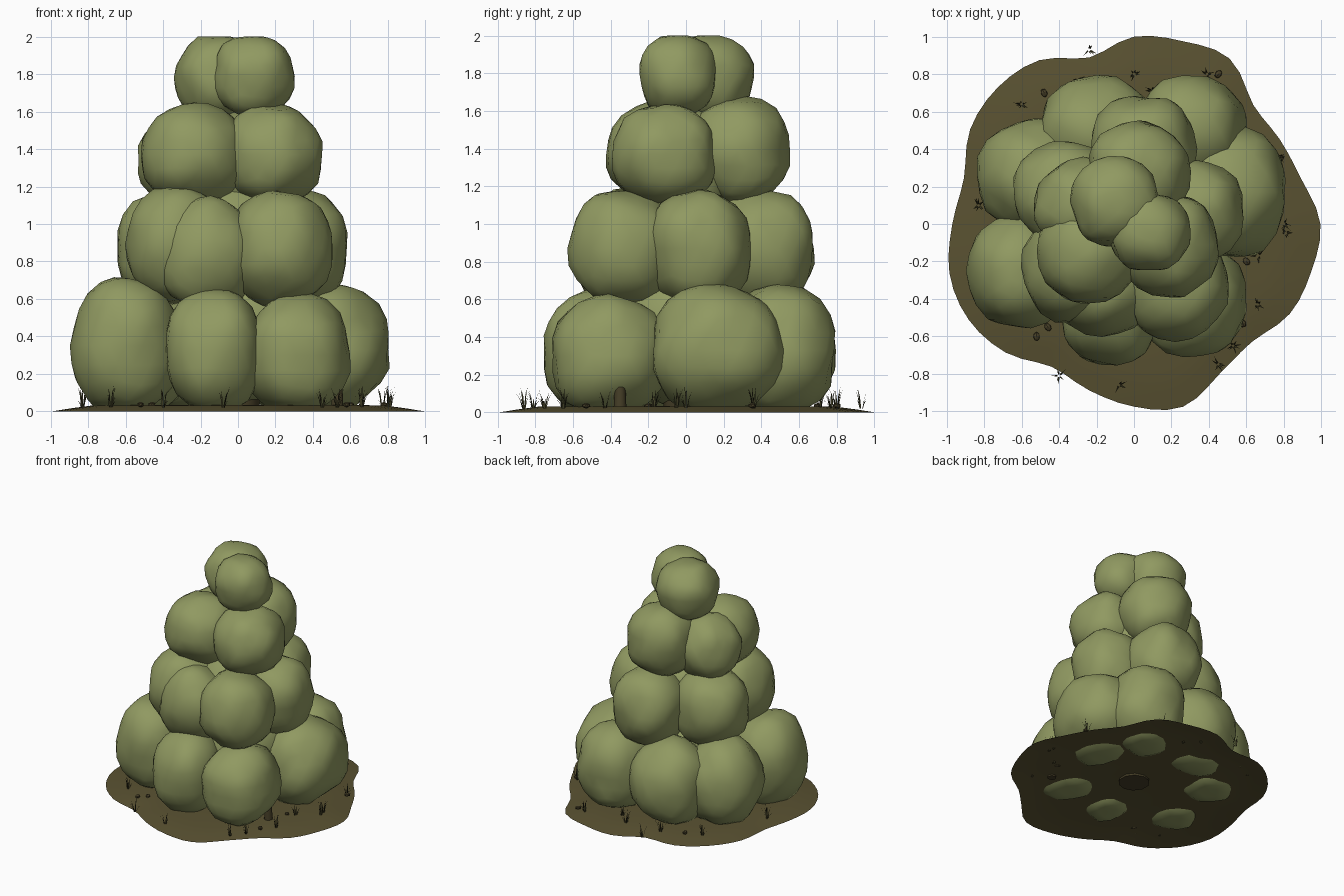
import bpy, bmesh, math, random
from mathutils import Vector, Matrix, noise

random.seed(4)
cube = bpy.data.objects.get("Cube")
if cube:
    bpy.data.objects.remove(cube)


def material(name, colour):
    mat = bpy.data.materials.new(name)
    mat.use_nodes = True
    rgba = (*colour, 1)
    mat.diffuse_color = rgba
    bsdf = mat.node_tree.nodes["Principled BSDF"]
    bsdf.inputs["Base Color"].default_value = rgba
    bsdf.inputs["Roughness"].default_value = 0.9
    return mat


LEAF = material("leaf green", (0.28, 0.32, 0.12))
SOIL = material("soil brown", (0.1, 0.083, 0.031))
BARK = material("bark brown", (0.06, 0.048, 0.02))
GRASS = material("dry grass", (0.055, 0.052, 0.02))


def finish(bm, name, mat, smooth=None):
    mesh = bpy.data.meshes.new(name)
    bm.to_mesh(mesh)
    bm.free()
    mesh.materials.append(mat)
    obj = bpy.data.objects.new(name, mesh)
    bpy.context.collection.objects.link(obj)
    if smooth:
        bpy.ops.object.select_all(action="DESELECT")
        obj.select_set(True)
        bpy.context.view_layer.objects.active = obj
        bpy.ops.object.shade_smooth_by_angle(angle=math.radians(smooth))


def leaf_clump(name, centre, radii):
    """Rounded, slightly boxy and lumpy ball of leaves."""
    bm = bmesh.new()
    bmesh.ops.create_icosphere(bm, subdivisions=3, radius=1)
    centre, power = Vector(centre), 2.2
    for v in bm.verts:
        d = v.co.normalized()
        size = sum(abs(c) ** power for c in d) ** (-1 / power)
        size *= 1 + 0.1 * noise.noise(d * 1.7 + centre * 9)
        v.co = centre + Vector(c * r * size for c, r in zip(d, radii))
        v.co.z = min(max(v.co.z, 0.012), 2)
    finish(bm, name, LEAF, 60)


# Leaf clumps, tier by tier: centre, then radii
tiers = {
    "lower": [
        ((-.6, -.25, .35), (.29, .3, .37)),
        ((-.53, .26, .33), (.3, .3, .35)),
        ((-.2, .49, .33), (.32, .3, .35)),
        ((.3, .49, .33), (.3, .3, .35)),
        ((.49, .17, .33), (.32, .36, .34)),
        ((.31, -.41, .3), (.29, .31, .32)),
        ((-.13, -.47, .32), (.26, .29, .34)),
    ],
    "middle": [
        ((.22, -.33, .87), (.28, .29, .31)),
        ((.31, .07, .87), (.28, .28, .32)),
        ((.05, .4, .87), (.28, .29, .31)),
        ((-.35, .16, .87), (.29, .28, .32)),
        ((-.33, -.23, .89), (.27, .29, .32)),
        ((-.17, -.35, .84), (.27, .24, .3)),
    ],
    "upper": [
        ((-.24, -.14, 1.37), (.28, .28, .27)),
        ((.18, -.11, 1.37), (.27, .28, .27)),
        ((.02, .28, 1.39), (.27, .27, .29)),
        ((-.27, .1, 1.34), (.26, .25, .26)),
    ],
    "top": [
        ((-.1, .12, 1.78), (.24, .24, .23)),
        ((.08, -.04, 1.79), (.22, .21, .22)),
    ],
    "inner": [
        ((0, 0, .42), (.42, .42, .37)),
        ((0, 0, .88), (.34, .34, .36)),
        ((0, .02, 1.3), (.25, .25, .3)),
    ],
}
for tier, clumps in tiers.items():
    for i, (centre, radii) in enumerate(clumps):
        leaf_clump(f"{tier}_leaf_clump_{i + 1}", centre, radii)

# Soil patch: wavy outline, shallow mound open underneath
outline = [.995, .925, .9, .9, 1.02, 1.01, 1, .92, 1.01, 1.03, 1.01, .94,
           .97, 1.02, 1.02, .97, .88, .92, .975, 1.01, .92, .89, .96, .98]


def outline_radius(t):
    n, i = len(outline), int(t)
    f = t - i
    a, b, c, d = (outline[(i + k) % n] for k in (-1, 0, 1, 2))
    return b + .5 * f * (c - a + f * (2*a - 5*b + 4*c - d + f * (3*(b - c) + d - a)))


bm = bmesh.new()
STEPS = 3 * len(outline)
rings = []
for scale, height in ((1, 0), (.9, .016), (.78, .032), (.4, .034)):
    ring = []
    for s in range(STEPS):
        a = math.tau * s / STEPS
        r = outline_radius(s / 3) * scale
        ring.append(bm.verts.new((r * math.cos(a), r * math.sin(a), height)))
    rings.append(ring)
for outer, inner in zip(rings, rings[1:]):
    for s in range(STEPS):
        t = (s + 1) % STEPS
        bm.faces.new((outer[s], outer[t], inner[t], inner[s]))
bm.faces.new(rings[-1])
finish(bm, "soil_patch", SOIL, 40)


def post(name, x, y, radius, bottom, top):
    bm = bmesh.new()
    place = Matrix.Translation((x, y, (bottom + top) / 2))
    bmesh.ops.create_cone(bm, cap_ends=True, segments=10, radius1=radius,
                          radius2=radius * .85, depth=top - bottom, matrix=place)
    finish(bm, name, BARK, 40)


# Hidden trunk and a small stump
post("trunk", 0, 0, .12, .018, 1.4)
post("stump", .53, -.35, .034, .02, .135)

# Grass tufts: thin bent blades
tufts = [(-.24, .93), (-.6, .64), (0, .8), (.39, .8), (.1, .71), (.77, .36),
         (.8, 0), (.81, -.05), (.66, -.17), (.66, -.43), (.53, -.65), (.45, -.75),
         (-.08, -.86), (-.4, -.81), (-.68, -.5), (-.83, .1), (-.3, .77)]
bm = bmesh.new()
for x, y in tufts:
    for blade in range(9):
        a = random.uniform(0, math.tau)
        out = Vector((math.cos(a), math.sin(a), 0))
        side = Vector((-out.y, out.x, 0)) * .004
        base = Vector((x, y, .02)) + out * .008
        height = random.uniform(.04, .12)
        lean = random.uniform(.01, .04)
        mid = base + out * lean * .4 + Vector((0, 0, height * .6))
        tip = base + out * lean + Vector((0, 0, height))
        p, q, r, s, t = (bm.verts.new(c) for c in (
            base - side, base + side, mid + side * .7, mid - side * .7, tip))
        bm.faces.new((p, q, r, s))
        bm.faces.new((s, r, t))
finish(bm, "grass_tufts", GRASS)

# Scattered pebbles
bm = bmesh.new()
for x, y in [(.58, -.53), (-.52, -.6), (-.48, .7), (.6, -.2), (.78, .35), (.45, .8), (-.46, -.55)]:
    place = (Matrix.Translation((x, y, .036)) @ Matrix.Rotation(x * 9, 4, "Z")
             @ Matrix.Diagonal((.026, .019, .015, 1)))
    bmesh.ops.create_icosphere(bm, subdivisions=1, radius=1, matrix=place)
finish(bm, "pebbles", BARK)
